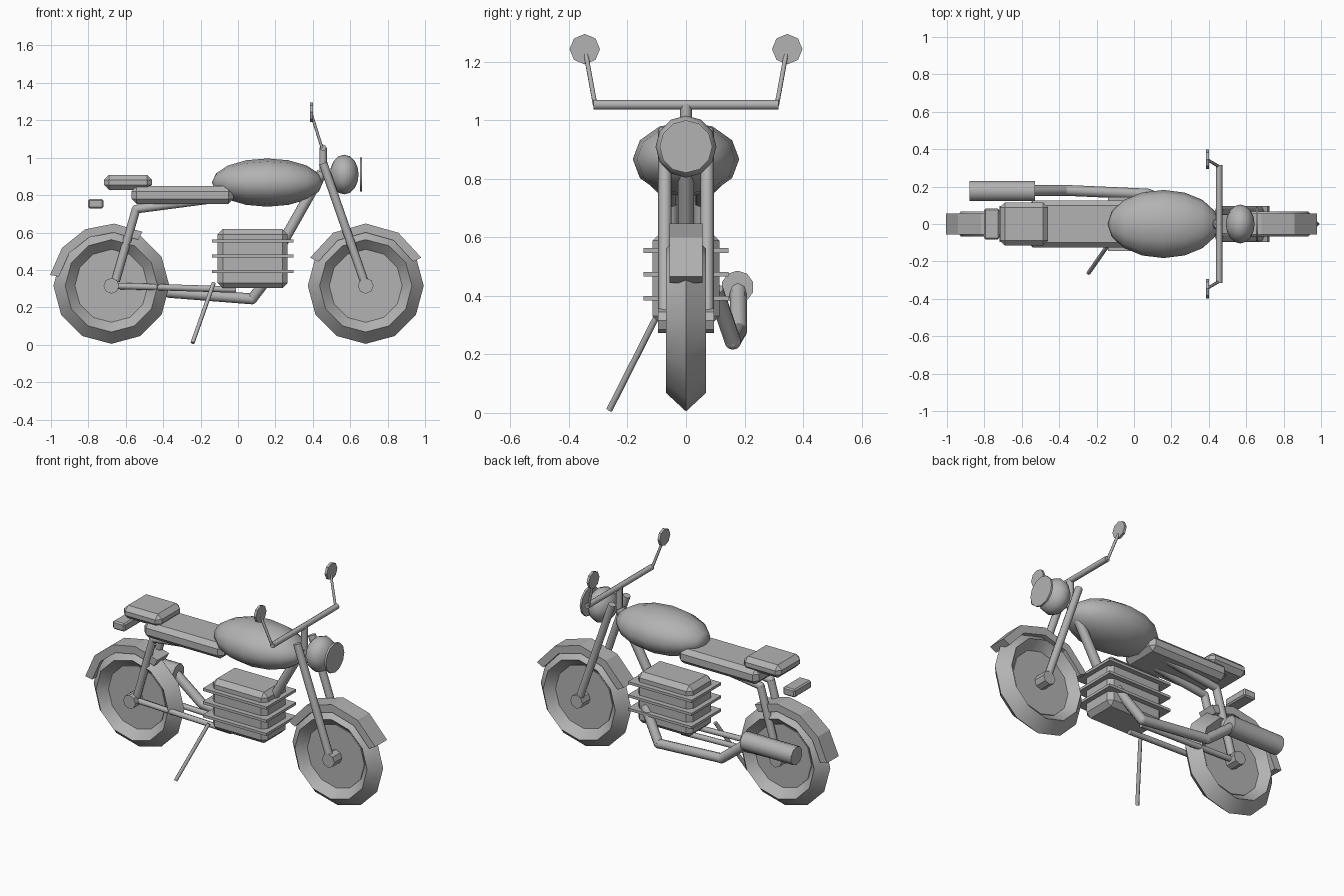
import bpy, bmesh, math
from mathutils import Vector, Matrix

if "Cube" in bpy.data.objects:
    bpy.data.objects.remove(bpy.data.objects["Cube"])

grey = bpy.data.materials.new("plain_grey")
grey.diffuse_color = (0.45, 0.45, 0.45, 1)
grey.use_nodes = True
grey.node_tree.nodes["Principled BSDF"].inputs["Base Color"].default_value = grey.diffuse_color


def finish(name, bm, angle=None):
    bmesh.ops.recalc_face_normals(bm, faces=bm.faces)
    me = bpy.data.meshes.new(name)
    bm.to_mesh(me)
    bm.free()
    me.materials.append(grey)
    ob = bpy.data.objects.new(name, me)
    bpy.context.collection.objects.link(ob)
    if angle:
        bpy.ops.object.select_all(action='DESELECT')
        ob.select_set(True)
        bpy.context.view_layer.objects.active = ob
        bpy.ops.object.shade_smooth_by_angle(angle=math.radians(angle))
    return ob


def add_rod(bm, a, b, r, sides):
    a, b = Vector(a), Vector(b)
    d = b - a
    m = Matrix.Translation((a + b) / 2) @ d.to_track_quat('Z', 'Y').to_matrix().to_4x4()
    bmesh.ops.create_cone(bm, cap_ends=True, segments=sides, radius1=r, radius2=r,
                          depth=d.length, matrix=m)


def tube(name, points, r, sides=8, angle=50):
    """Chain of straight rods with small balls at the bends."""
    bm = bmesh.new()
    for a, b in zip(points, points[1:]):
        add_rod(bm, a, b, r, sides)
    for p in points[1:-1]:
        bmesh.ops.create_uvsphere(bm, u_segments=8, v_segments=6, radius=r,
                                  matrix=Matrix.Translation(p))
    return finish(name, bm, angle)


def box(name, centre, size, bevel=0.0):
    bm = bmesh.new()
    bmesh.ops.create_cube(bm, size=1, matrix=Matrix.Translation(centre) @ Matrix.Diagonal((*size, 1)))
    if bevel:
        bmesh.ops.bevel(bm, geom=bm.edges[:], offset=bevel, segments=1, affect='EDGES')
    return finish(name, bm)


def ball(name, centre, radii):
    bm = bmesh.new()
    bmesh.ops.create_uvsphere(bm, u_segments=12, v_segments=8, radius=1,
                              matrix=Matrix.Translation(centre) @ Matrix.Diagonal((*radii, 1))
                              @ Matrix.Rotation(math.pi / 2, 4, 'Y'))
    return finish(name, bm, 60)


def sweep(name, cx, cz, profile, angles, closed, smooth=None):
    """Turn a closed (radius, y) profile around a sideways axis."""
    bm = bmesh.new()
    rings = [[bm.verts.new((cx + r * math.cos(a), y, cz + r * math.sin(a))) for r, y in profile]
             for a in map(math.radians, angles)]
    n = len(profile)
    pairs = list(zip(rings, rings[1:])) + ([(rings[-1], rings[0])] if closed else [])
    for p, q in pairs:
        for i in range(n):
            bm.faces.new((p[i], p[(i + 1) % n], q[(i + 1) % n], q[i]))
    if not closed:
        bm.faces.new(rings[0])
        bm.faces.new(rings[-1])
    return finish(name, bm, smooth)


# wheels: diamond section tyre, disc, hub and fender
AX = 0.315
for side, x, arc in (("front", 0.683, (27, 58.5, 90, 121.5, 153)),
                     ("rear", -0.677, (60, 87.5, 115, 142.5, 170))):
    sweep(side + "_tyre", x, AX, [(0.31, 0), (0.247, 0.068), (0.182, 0), (0.247, -0.068)],
          range(0, 360, 30), True, 35)
    tube(side + "_wheel_disc", [(x, -0.02, AX), (x, 0.02, AX)], 0.195, 12, 35)
    tube(side + "_hub", [(x, -0.095, AX), (x, 0.095, AX)], 0.042, 8, 35)
    sweep(side + "_fender", x, AX, [(0.333, -0.057), (0.333, 0.057), (0.285, 0.057), (0.285, -0.057)],
          arc, False)

# fuel tank, headlight and lens
ball("fuel_tank", (0.157, 0, 0.867), (0.297, 0.182, 0.129))
ball("headlight_shell", (0.568, 0, 0.91), (0.077, 0.104, 0.106))
tube("headlight_lens", [(0.652, 0, 0.91), (0.664, 0, 0.91)], 0.09, 12, 35)

# seats and tail light
box("main_seat", (-0.297, 0, 0.80), (0.545, 0.25, 0.095), 0.027)
box("rear_seat", (-0.588, 0, 0.868), (0.258, 0.232, 0.08), 0.027)
box("tail_light", (-0.76, 0, 0.754), (0.082, 0.165, 0.05), 0.008)

# engine block with cooling fins
box("engine_block", (0.078, 0, 0.46), (0.375, 0.228, 0.315), 0.028)
for i, z in enumerate((0.392, 0.474, 0.555)):
    box("engine_fin_%d" % (i + 1), (0.078, 0, z), (0.435, 0.29, 0.016))

# paired tubes: forks, swing arms, rear struts
for s, tag in ((-1, "near"), (1, "far")):
    tube("fork_" + tag, [(0.683, s * 0.072, AX), (0.455, s * 0.072, 0.97)], 0.023)
    tube("swing_arm_" + tag, [(-0.677, s * 0.05, AX), (-0.01, s * 0.05, 0.295)], 0.017)
    tube("rear_strut_" + tag, [(-0.655, s * 0.05, 0.34), (-0.545, s * 0.05, 0.725),
                               (-0.05, s * 0.05, 0.79)], 0.023)
    # mirrors
    tube("mirror_stem_" + tag, [(0.45, s * 0.31, 1.05), (0.395, s * 0.342, 1.225)], 0.008)
    tube("mirror_" + tag, [(0.386, s * 0.346, 1.243), (0.401, s * 0.346, 1.243)], 0.052, 8, 35)

# steering and frame
tube("down_tube", [(0.45, 0, 0.92), (0.19, 0, 0.46)], 0.028)
tube("steering_stem", [(0.455, 0, 0.88), (0.455, 0, 1.055)], 0.02)
tube("handlebar", [(0.455, -0.316, 1.053), (0.455, 0.316, 1.053)], 0.017)

# exhaust on the far side
tube("exhaust_pipe", [(0.21, 0.10, 0.42), (0.075, 0.16, 0.245), (-0.37, 0.18, 0.28),
                      (-0.56, 0.178, 0.43)], 0.029)
tube("muffler", [(-0.88, 0.176, 0.43), (-0.53, 0.176, 0.43)], 0.056, 10)

# kickstand
tube("kickstand", [(-0.13, -0.10, 0.33), (-0.243, -0.262, 0.01)], 0.011)
